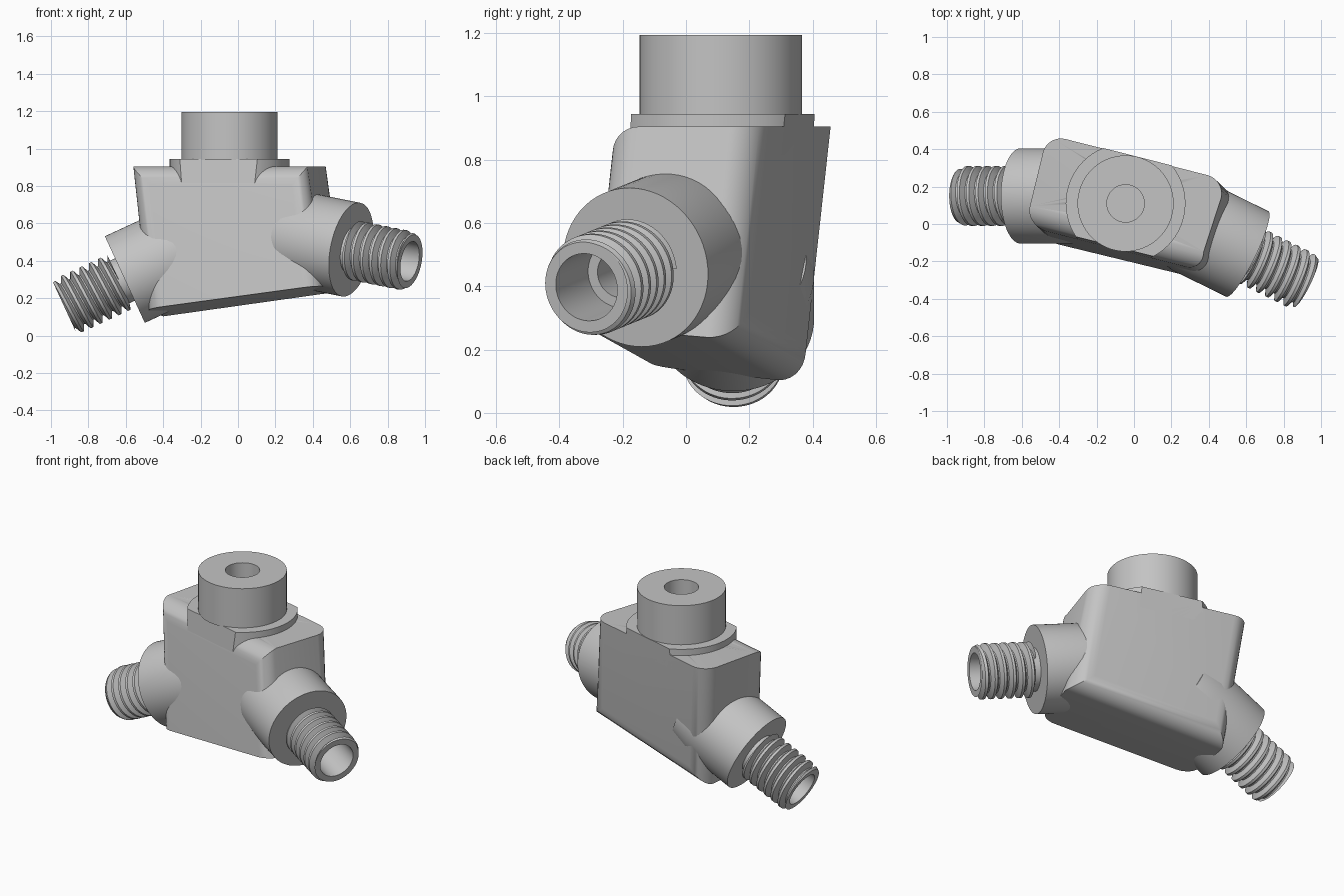
import bpy, bmesh, math
from mathutils import Vector, Matrix

if "Cube" in bpy.data.objects:
    bpy.data.objects.remove(bpy.data.objects["Cube"])

metal = bpy.data.materials.new("grey metal")
metal.diffuse_color = (0.55, 0.55, 0.55, 1)
metal.use_nodes = True
metal.node_tree.nodes["Principled BSDF"].inputs["Base Color"].default_value = metal.diffuse_color

# Tilted frame of the body: U along it, V through it, W up it
U = Vector((0.963, -0.234, 0.131)).normalized()
W = Vector((-0.109, 0.109, 0.988))
W = (W - U * W.dot(U)).normalized()
V = W.cross(U)
FRONT, BACK = -0.217, 0.277
CENTRE = Vector((-0.045, 0.11, 0))
SIDES = 64


def finish(name, bm, matrix=Matrix()):
    bmesh.ops.recalc_face_normals(bm, faces=bm.faces)
    mesh = bpy.data.meshes.new(name)
    bm.to_mesh(mesh)
    bm.free()
    ob = bpy.data.objects.new(name, mesh)
    bpy.context.collection.objects.link(ob)
    ob.matrix_world = matrix
    mesh.materials.append(metal)
    bpy.ops.object.select_all(action='DESELECT')
    ob.select_set(True)
    bpy.context.view_layer.objects.active = ob
    bpy.ops.object.shade_smooth_by_angle(angle=math.radians(30))
    return ob


def revolve(profile, closed=False):
    """Spin (radius, height) points around z."""
    bm = bmesh.new()
    vs = [bm.verts.new((r, 0, h)) for r, h in profile]
    pairs = list(zip(vs, vs[1:])) + ([(vs[-1], vs[0])] if closed else [])
    edges = [bm.edges.new(p) for p in pairs]
    bmesh.ops.spin(bm, geom=vs + edges, axis=(0, 0, 1), cent=(0, 0, 0),
                   angle=2 * math.pi, steps=SIDES)
    bmesh.ops.remove_doubles(bm, verts=bm.verts, dist=1e-5)
    return bm


# Body: tilted block with a level top and rounded edges
bm = bmesh.new()
bmesh.ops.create_cube(bm, size=2)
for v in bm.verts:
    u = -0.44 if v.co.x < 0 else 0.535
    t = FRONT if v.co.y < 0 else BACK
    w = 0.185 if v.co.z < 0 else (0.905 - U.z * u - V.z * t) / W.z
    v.co = U * u + V * t + W * w
rounded = []
for e in bm.edges:
    d = (e.verts[1].co - e.verts[0].co).normalized()
    mid = (e.verts[0].co + e.verts[1].co) / 2
    upright = abs(d.dot(W)) > 0.9
    along = abs(d.dot(U)) > 0.9
    front, top = mid.dot(V) < 0, mid.z > 0.5
    if upright or (along and front == top):
        rounded.append(e)
bmesh.ops.bevel(bm, geom=rounded, offset=0.1, segments=8, profile=0.5,
                affect='EDGES', clamp_overlap=True)
body = finish("body", bm)

# Bore down through the top of the body
cutter = finish("bore_cutter", revolve([(0, 0.55), (0.1, 0.55), (0.1, 1.1), (0, 1.1)]),
                Matrix.Translation(CENTRE))
cutter.hide_render = True
cutter.hide_viewport = True
cut = body.modifiers.new("bore", 'BOOLEAN')
cut.operation = 'DIFFERENCE'
cut.solver = 'EXACT'
cut.object = cutter

# Top collar
finish("top_collar", revolve([(0.1, 0.94), (0.257, 0.94), (0.257, 1.195), (0.1, 1.195)], True),
       Matrix.Translation(CENTRE))

# Flange, cut flush with the front and back of the body
bm = revolve([(0.1, 0.815), (0.32, 0.815), (0.32, 0.945), (0.1, 0.945)], True)
bmesh.ops.translate(bm, verts=bm.verts, vec=CENTRE)
for dist, side in ((FRONT, -1), (BACK, 1)):
    cutres = bmesh.ops.bisect_plane(bm, geom=bm.verts[:] + bm.edges[:] + bm.faces[:],
                                    plane_co=V * dist, plane_no=V * side, clear_outer=True)
    bmesh.ops.holes_fill(bm, edges=[e for e in bm.edges if e.is_boundary], sides=0)
finish("flange", bm)


def thread(start, end, pitch=0.055, root=0.125, crest=0.16):
    """Helical thread around z between two heights."""
    shape = [(0.0, 0), (0.14, 0), (0.43, 1), (0.71, 1)]
    bm = bmesh.new()
    rows = []
    for turn in range(-1, int((end - start) / pitch) + 2):
        for phase, height in shape:
            row = []
            for j in range(SIDES + 1):
                a = 2 * math.pi * j / SIDES
                h = start + (turn + phase + j / SIDES) * pitch
                h = min(max(h, start), end)
                r = root + (crest - root) * height
                r = min(r, 0.145 + (end - h) * 0.5)
                row.append(bm.verts.new((r * math.cos(a), r * math.sin(a), h)))
            rows.append(row)
    for lo, hi in zip(rows, rows[1:]):
        for j in range(SIDES):
            bm.faces.new((lo[j], lo[j + 1], hi[j + 1], hi[j]))
    bmesh.ops.remove_doubles(bm, verts=bm.verts, dist=1e-5)
    bmesh.ops.dissolve_degenerate(bm, edges=bm.edges, dist=1e-5)
    return bm


# Side outlets: boss, stepped bore and threaded nipple
nozzle = [(0, -0.45), (0.23, -0.45), (0.255, -0.33), (0.255, 0), (0.125, 0),
          (0.125, 0.355), (0.108, 0.355), (0.108, 0.12), (0.075, 0.12),
          (0.075, -0.09), (0, -0.09)]
outlets = {"left": ((-0.605, 0.15, 0.30), (-0.91, 0, -0.42)),
           "right": ((0.605, -0.16, 0.46), (0.883, -0.435, -0.177))}
for side, (pos, direction) in outlets.items():
    m = Matrix.Translation(pos) @ Vector(direction).to_track_quat('Z', 'Y').to_matrix().to_4x4()
    finish(side + "_outlet", revolve(nozzle), m)
    finish(side + "_thread", thread(0.03, 0.355), m)
